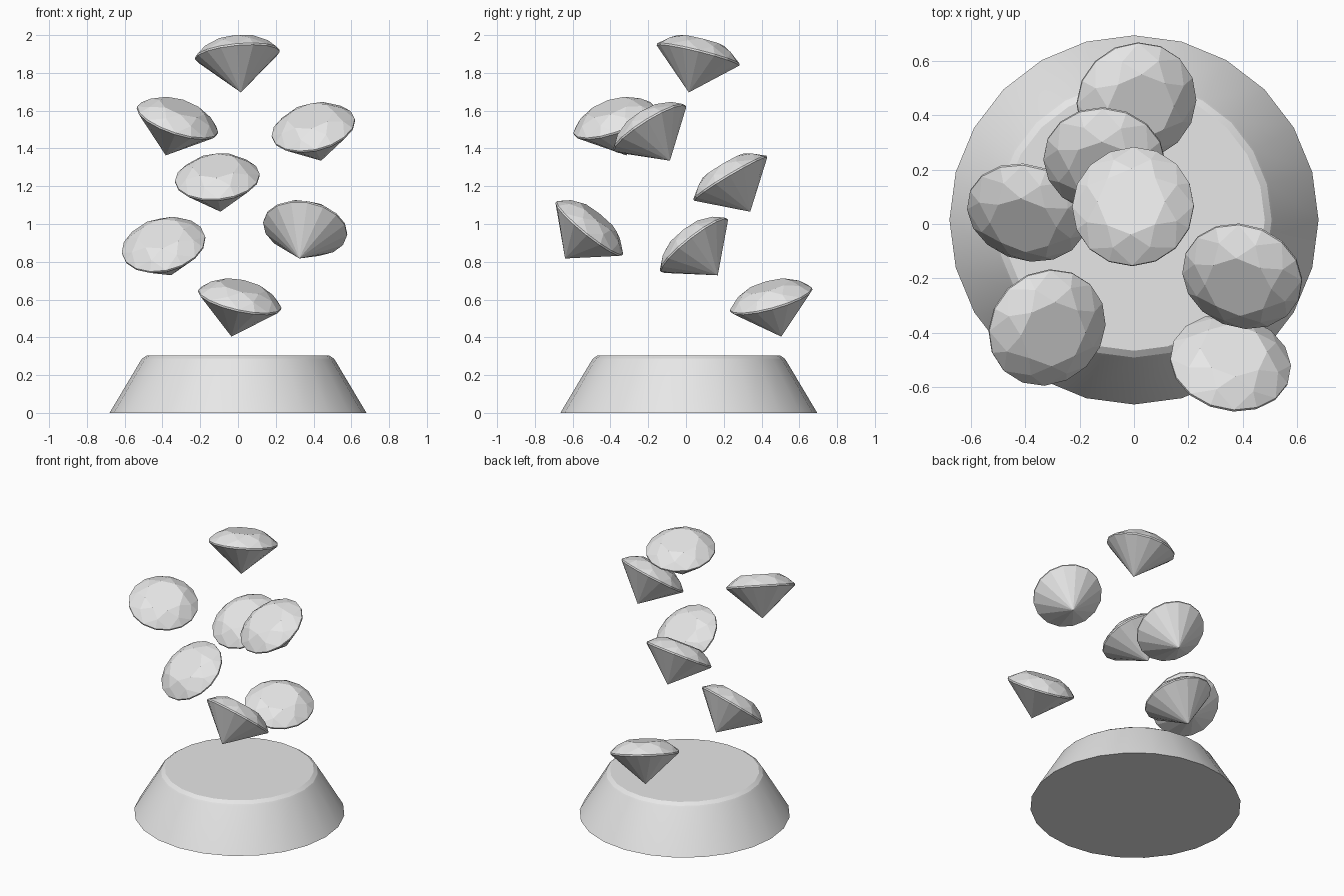
import bpy, bmesh, math
from mathutils import Vector

if "Cube" in bpy.data.objects:
    bpy.data.objects.remove(bpy.data.objects["Cube"])

gray = bpy.data.materials.new("light gray")
gray.diffuse_color = (0.8, 0.8, 0.8, 1)
gray.use_nodes = True
gray.node_tree.nodes["Principled BSDF"].inputs["Base Color"].default_value = gray.diffuse_color


def ring(bm, radius, z, count, offset=0.0):
    """Circle of vertices, starting on the x axis."""
    step = 2 * math.pi / count
    return [bm.verts.new((radius * math.cos((i + offset) * step),
                          radius * math.sin((i + offset) * step), z))
            for i in range(count)]


def finish(bm, name):
    bmesh.ops.recalc_face_normals(bm, faces=bm.faces)
    mesh = bpy.data.meshes.new(name)
    bm.to_mesh(mesh)
    bm.free()
    mesh.materials.append(gray)
    return mesh


def add(name, mesh):
    ob = bpy.data.objects.new(name, mesh)
    bpy.context.collection.objects.link(ob)
    return ob


# Pedestal: tapered drum with a chamfered top rim
bm = bmesh.new()
rings = [ring(bm, r, z, 24) for r, z in ((0.68, 0), (0.515, 0.277), (0.507, 0.288), (0.482, 0.305))]
for low, high in zip(rings, rings[1:]):
    for i in range(24):
        j = (i + 1) % 24
        bm.faces.new((low[i], low[j], high[j], high[i]))
bm.faces.new(rings[0])
bm.faces.new(rings[-1])
pedestal = add("pedestal", finish(bm, "pedestal"))
pedestal.location.y = 0.015
pedestal.select_set(True)
bpy.context.view_layer.objects.active = pedestal
bpy.ops.object.shade_smooth_by_angle(angle=math.radians(18))

# Brilliant-cut gem: origin at the centre of the girdle
bm = bmesh.new()
tip = bm.verts.new((0, 0, -0.202))
low = ring(bm, 0.225, 0, 16)
girdle = ring(bm, 0.225, 0.01, 16)
middle = ring(bm, 0.18, 0.052, 8, 0.5)
table = ring(bm, 0.125, 0.082, 8)
for i in range(16):
    j = (i + 1) % 16
    bm.faces.new((tip, low[j], low[i]))                      # pavilion
    bm.faces.new((low[i], low[j], girdle[j], girdle[i]))     # girdle band
    bm.faces.new((girdle[i], girdle[j], middle[i // 2]))     # upper girdle facets
for i in range(8):
    bm.faces.new((table[i], middle[i], table[(i + 1) % 8]))                # star facets
    bm.faces.new((table[i], middle[i - 1], girdle[2 * i], middle[i]))      # kite facets
bm.faces.new(table)
gem_mesh = finish(bm, "gem")

# Floating gems: girdle centre and axis direction
gems = [
    ((-0.003, 0.063, 1.892), (-0.09, 0.24, 0.97)),
    ((-0.322, -0.380, 1.545), (0.30, -0.32, 0.90)),
    ((0.400, -0.190, 1.503), (-0.20, -0.52, 0.83)),
    ((-0.109, 0.237, 1.238), (-0.08, -0.51, 0.855)),
    ((0.355, -0.515, 0.973), (0.15, 0.62, 0.77)),
    ((-0.393, 0.045, 0.884), (-0.19, -0.61, 0.77)),
    ((0.008, 0.452, 0.594), (0.21, -0.26, 0.94)),
]
for n, (centre, axis) in enumerate(gems, 1):
    gem = add(f"gem_{n}", gem_mesh)
    gem.location = centre
    gem.rotation_mode = 'QUATERNION'
    gem.rotation_quaternion = Vector((0, 0, 1)).rotation_difference(Vector(axis))
